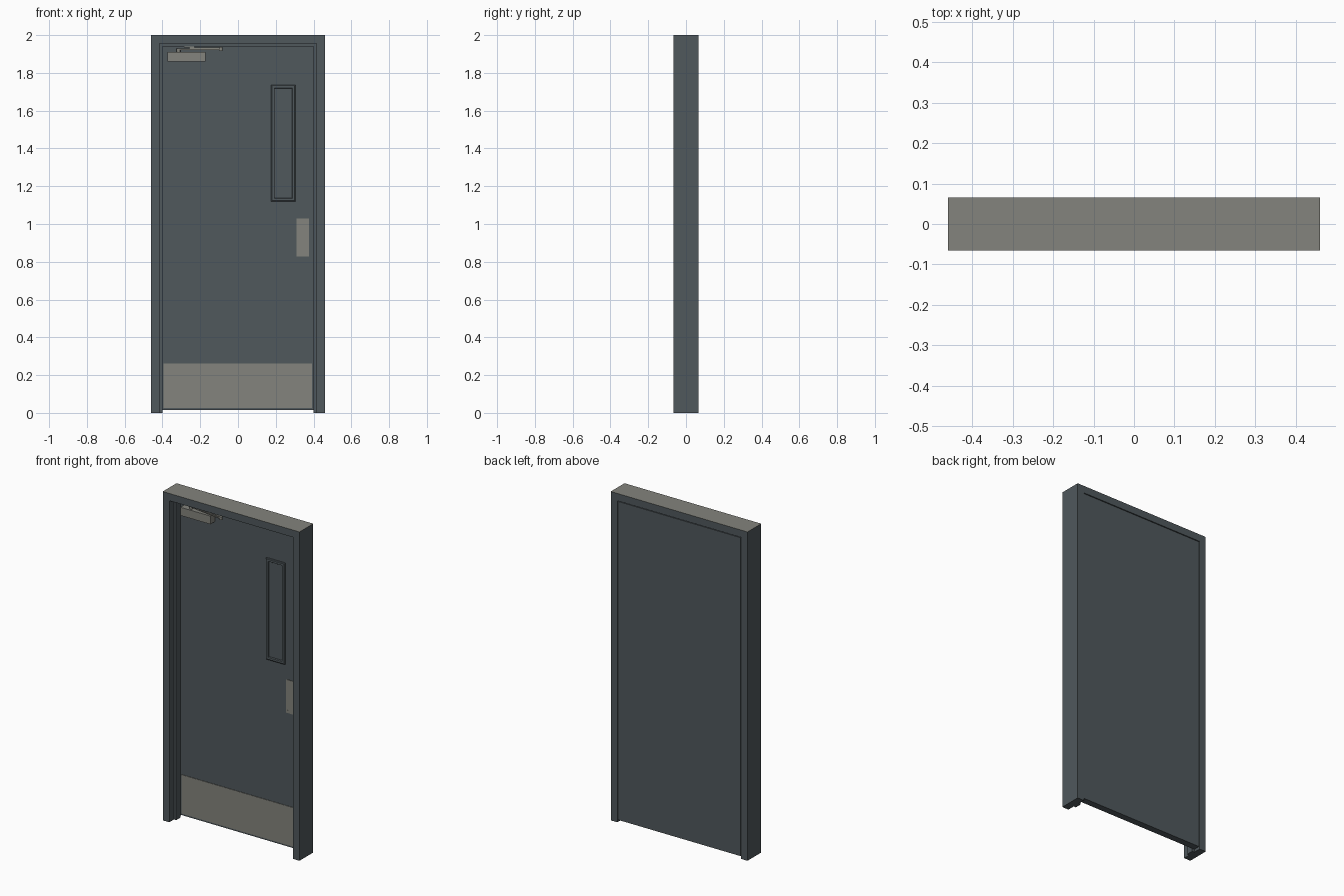
import bpy, bmesh, math
from mathutils import Vector, Matrix

if "Cube" in bpy.data.objects:
    bpy.data.objects.remove(bpy.data.objects["Cube"], do_unlink=True)


def material(name, rgb):
    m = bpy.data.materials.new(name)
    m.use_nodes = True
    m.diffuse_color = (*rgb, 1)
    m.node_tree.nodes["Principled BSDF"].inputs["Base Color"].default_value = (*rgb, 1)
    return m


SLATE = material("slate paint", (0.08, 0.098, 0.108))
METAL = material("satin metal", (0.23, 0.23, 0.205))


def finish(name, bm, *mats):
    bmesh.ops.recalc_face_normals(bm, faces=bm.faces)
    mesh = bpy.data.meshes.new(name)
    bm.to_mesh(mesh)
    bm.free()
    for m in mats:
        mesh.materials.append(m)
    ob = bpy.data.objects.new(name, mesh)
    bpy.context.collection.objects.link(ob)
    return ob


def box(name, x, y, z, mat, turn=0):
    """Box from (min, max) ranges, optionally turned about its own vertical axis."""
    bm = bmesh.new()
    size = [r[1] - r[0] for r in (x, y, z)]
    mid = Vector([(r[0] + r[1]) / 2 for r in (x, y, z)])
    mtx = Matrix.Translation(mid) @ Matrix.Rotation(turn, 4, "Z") @ Matrix.Diagonal((*size, 1))
    bmesh.ops.create_cube(bm, size=1, matrix=mtx)
    return finish(name, bm, mat)


def cylinder(name, centre, radius, depth, mat, axis="Z"):
    bm = bmesh.new()
    rot = Matrix.Rotation(math.pi / 2, 4, "X") if axis == "Y" else Matrix()
    bmesh.ops.create_cone(bm, cap_ends=True, segments=12, radius1=radius, radius2=radius,
                          depth=depth, matrix=Matrix.Translation(centre) @ rot)
    return finish(name, bm, mat)


def bar(name, a, b, width, z, mat):
    """Flat bar between two plan points."""
    a, b = Vector(a), Vector(b)
    mid, d = (a + b) / 2, b - a
    half = d.length / 2
    return box(name, (mid.x - half, mid.x + half), (mid.y - width / 2, mid.y + width / 2),
               z, mat, math.atan2(d.y, d.x))


def surround(name, x, z, profile, closed, *mats):
    """Mitred moulding of (inset, y) points around a rectangle; open ones have no sill."""
    bm = bmesh.new()
    low = 1 if closed else 0
    corners = [(x[0], z[0], 1, low), (x[0], z[1], 1, -1),
               (x[1], z[1], -1, -1), (x[1], z[0], -1, low)]
    rings = [[bm.verts.new((cx + sx * i, y, cz + sz * i)) for i, y in profile]
             for cx, cz, sx, sz in corners]
    n = len(profile)
    for k in range(4 if closed else 3):
        r, s = rings[k], rings[(k + 1) % 4]
        for j in range(n):
            bm.faces.new((r[j], r[(j + 1) % n], s[(j + 1) % n], s[j]))
    if not closed:
        bm.faces.new(rings[0])
        bm.faces.new(rings[3])
    return finish(name, bm, *mats)


# Door frame with a central stop; its top face is bare metal
HALF_W, HALF_D, FACE, STOP = 0.46, 0.066, 0.044, 0.059
frame = surround("door_frame", (-HALF_W, HALF_W), (0, 2),
                 [(0, -HALF_D), (FACE, -HALF_D), (FACE, -0.021), (STOP, -0.021),
                  (STOP, 0.021), (FACE, 0.021), (FACE, HALF_D), (0, HALF_D)],
                 False, SLATE, METAL)
for p in frame.data.polygons:
    if p.normal.z > 0.9 and p.center.z > 1.99:
        p.material_index = 1

# Door leaf
FRONT = 0.0235
box("door_leaf", (-0.413, 0.413), (FRONT, 0.0645), (0.015, 1.952), SLATE)

# Kick plate and push plate with its corner screws
box("kick_plate", (-0.395, 0.392), (FRONT - 0.003, FRONT), (0.025, 0.262), METAL)
box("push_plate", (0.31, 0.375), (FRONT - 0.003, FRONT), (0.828, 1.03), METAL)
for px in (0.319, 0.366):
    for pz in (0.842, 1.016):
        cylinder("plate_screw", (px, FRONT - 0.003, pz), 0.004, 0.002, METAL, "Y")

# Narrow vision panel: stepped raised trim around a pane
surround("window_trim", (0.176, 0.304), (1.12, 1.736),
         [(0, FRONT), (0, FRONT - 0.008), (0.004, FRONT - 0.011),
          (0.016, FRONT - 0.011), (0.018, FRONT - 0.008), (0.018, FRONT)], True, SLATE)
box("window_pane", (0.193, 0.287), (FRONT - 0.002, FRONT), (1.137, 1.719), SLATE)

# Door closer: body, spindle, folded arm and soffit bracket
box("closer_body", (-0.374, -0.172), (-0.02, FRONT), (1.86, 1.91), METAL)
pivot, elbow, anchor = (-0.315, 0.0), (-0.09, -0.035), (-0.255, -0.008)
cylinder("closer_spindle", (*pivot, 1.918), 0.01, 0.02, METAL)
bar("closer_main_arm", pivot, elbow, 0.014, (1.922, 1.928), METAL)
bar("closer_forearm", elbow, anchor, 0.012, (1.929, 1.935), METAL)
cylinder("closer_elbow", (*elbow, 1.927), 0.009, 0.02, METAL)
box("closer_bracket", (-0.285, -0.23), (-0.02, 0.008), (1.935, 1.941), METAL)
